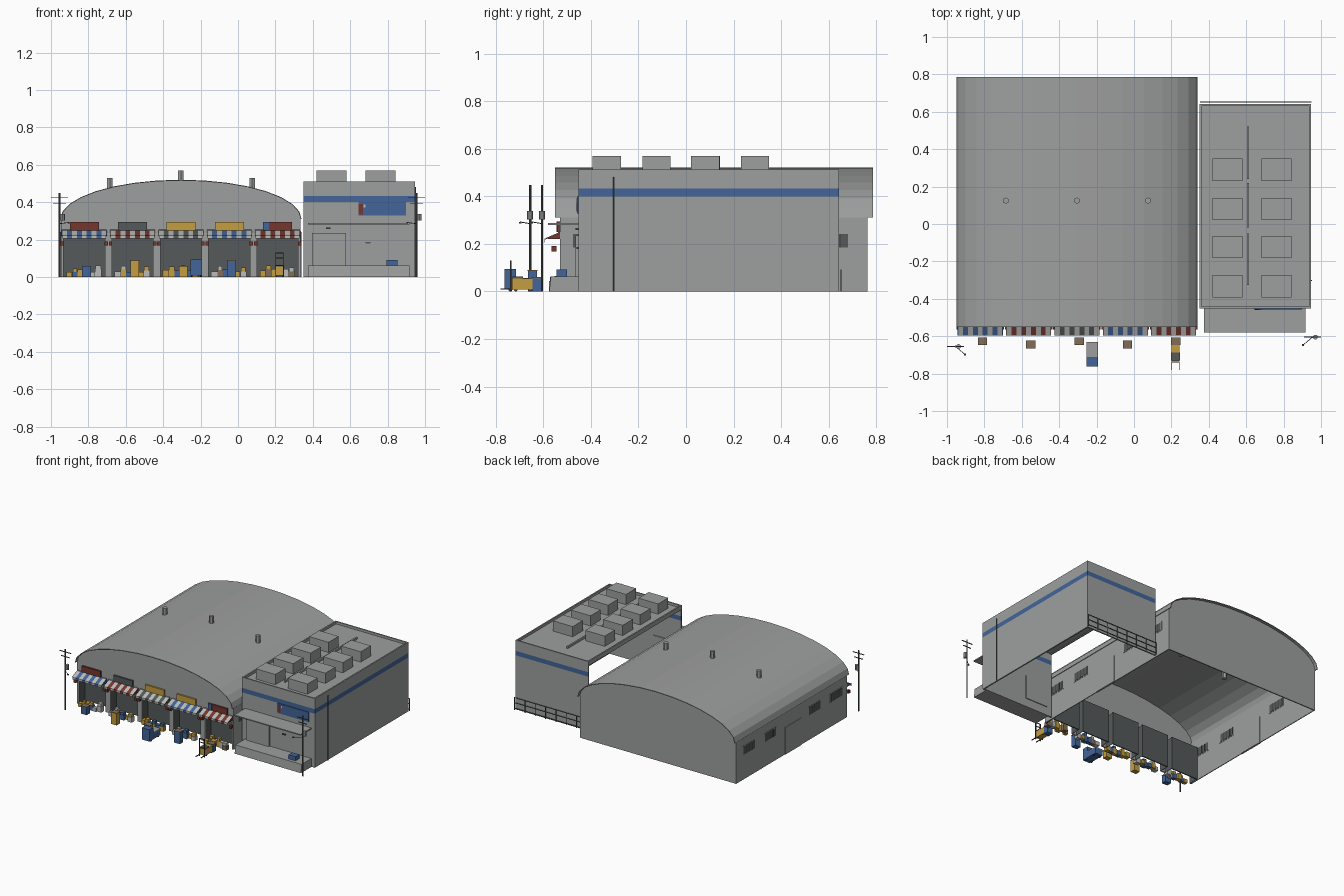
import bpy, bmesh, random
from math import sin, cos, pi
from mathutils import Matrix, Vector

random.seed(4)
if "Cube" in bpy.data.objects:
    bpy.data.objects.remove(bpy.data.objects["Cube"])


def material(name, r, g, b):
    m = bpy.data.materials.new(name)
    m.use_nodes = True
    m.diffuse_color = (r, g, b, 1)
    m.node_tree.nodes["Principled BSDF"].inputs["Base Color"].default_value = (r, g, b, 1)
    return m


grey = material("concrete grey", .34, .35, .345)
dark = material("dark grey", .09, .1, .1)
light = material("off white", .5, .5, .49)
blue = material("blue", .055, .13, .32)
red = material("brick red", .18, .038, .028)
yellow = material("yellow", .55, .34, .05)
brown = material("cardboard brown", .22, .155, .095)
black = material("near black", .045, .045, .045)


def finish(name, bm, mat):
    bmesh.ops.recalc_face_normals(bm, faces=bm.faces)
    mesh = bpy.data.meshes.new(name)
    bm.to_mesh(mesh)
    bm.free()
    mesh.materials.append(mat)
    ob = bpy.data.objects.new(name, mesh)
    bpy.context.collection.objects.link(ob)
    return ob


def box(name, x, y, z, mat):
    """Box from (low, high) pairs on each axis."""
    bm = bmesh.new()
    lo, hi = Vector((x[0], y[0], z[0])), Vector((x[1], y[1], z[1]))
    place = Matrix.Translation((lo + hi) / 2) @ Matrix.Diagonal((*(hi - lo), 1))
    bmesh.ops.create_cube(bm, size=1, matrix=place)
    return finish(name, bm, mat)


def block(name, cx, cy, z, w, d, mat):
    return box(name, (cx - w / 2, cx + w / 2), (cy - d / 2, cy + d / 2), z, mat)


def prism(name, pts, span, mat, axis="y"):
    """Extrude a profile along y (points are x, z) or along x (points are y, z)."""
    bm = bmesh.new()
    make = (lambda p, s: (p[0], s, p[1])) if axis == "y" else (lambda p, s: (s, p[0], p[1]))
    face = bm.faces.new([bm.verts.new(make(p, span[0])) for p in pts])
    new = bmesh.ops.extrude_face_region(bm, geom=[face])["geom"]
    move = (0, span[1] - span[0], 0) if axis == "y" else (span[1] - span[0], 0, 0)
    bmesh.ops.translate(bm, vec=move, verts=[v for v in new if isinstance(v, bmesh.types.BMVert)])
    return finish(name, bm, mat)


def rod(name, a, b, r, mat, sides=8):
    a, b = Vector(a), Vector(b)
    bm = bmesh.new()
    turn = (b - a).to_track_quat("Z", "Y").to_matrix().to_4x4()
    bmesh.ops.create_cone(bm, cap_ends=True, segments=sides, radius1=r, radius2=r,
                          depth=(b - a).length, matrix=Matrix.Translation((a + b) / 2) @ turn)
    return finish(name, bm, mat)


# Market hall: vaulted roof, gables with open bays in front, side walls
HX = -.305
bays = [HX + (i - 2) * .2585 for i in range(5)]


def arc(rx, rz, n=16):
    return [(HX - rx * cos(pi * i / n), .31 + rz * sin(pi * i / n)) for i in range(n + 1)]


prism("hall_roof", arc(.645, .21) + arc(.64, .205)[::-1], (-.55, .785), grey)
gable = [(HX - .64, 0)] + arc(.64, .205) + [(HX + .64, 0)]
notches = [(cx + dx, z) for cx in bays[::-1] for dx, z in ((.11, 0), (.11, .24), (-.11, .24), (-.11, 0))]
prism("hall_front_gable", gable + notches, (-.53, -.522), grey)
prism("hall_back_gable", gable, (.755, .763), grey)
for side in (-1, 1):
    x = HX + side * .637
    block("hall_side_wall", x, .115, (0, .315), .006, 1.28, grey)
    block("hall_side_door", x, .1, (0, .2), .014, .19, grey)
    for y in (-.41, -.15, .365, .615):
        block("window_frame", x, y, (.178, .247), .01, .15, grey)
        block("window_glass", x, y, (.184, .241), .013, .13, dark)
        for k in (-1, 0, 1):
            block("window_bar", x, y + k * .032, (.184, .241), .015, .004, black)
for x, top in ((-.685, .53), (HX, .57), (.075, .53)):
    rod("roof_vent", (x, .125, top - .1), (x, .125, top), .017, grey, 6)

# Market bays: recessed backs, signs, striped awnings, lanterns, goods
paint = {"y": yellow, "b": blue, "l": light, "n": brown}
goods = ("ybybll", "lybbyl", "yybyby", "lnbbyl", "ynyyln")
awning_colours = (blue, red, dark, blue, red)
sign_colours = (red, dark, yellow, yellow, red)
stand_colours = (blue, yellow, yellow, blue, blue)
for i, cx in enumerate(bays):
    tint = awning_colours[i]
    block("bay_back", cx, -.455, (0, .245), .225, .008, dark)
    block("bay_sign", cx, -.536, (.25, .295), .155, .012, sign_colours[i])
    slope = [(-.53, .25), (-.595, .222), (-.595, .206), (-.592, .206), (-.592, .218), (-.53, .245)]
    w = .235 / 9
    for k in range(9):
        x = cx - .1175 + k * w
        prism("awning_stripe", slope, (x, x + w), tint if k % 2 else light, "x")
    for s in (-1, 1):
        x = cx + s * .119
        prism("awning_end", [(-.53, .25), (-.595, .222), (-.53, .22)], (x - .0015, x + .0015), tint, "x")
        block("lantern", cx + s * .118, -.555, (.168, .19), .018, .02, red)
        block("bay_side", cx + s * .111, -.49, (0, .24), .002, .07, dark)
    rod("awning_rail", (cx - .12, -.535, .25), (cx + .12, -.535, .25), .003, grey, 6)
    # goods in front of the bay
    for k, key in enumerate(goods[i]):
        x = cx - .08 + k * .031
        size, high = random.uniform(.026, .036), random.uniform(.025, .045)
        y = random.uniform(-.56, -.535)
        block("goods_crate", x, y, (0, high), size, size, paint[key])
        if k % 2:
            block("stacked_crate", x, y, (high, high + .02), size * .8, size * .8, paint[goods[i][k - 1]])
    # taller stand with a cardboard lid
    y = -.645 if i % 2 else -.627
    top = .09 if i % 2 else .06
    block("stand_body", cx + .012, y, (0, top - .005), .046, .038, stand_colours[i])
    block("stand_lid", cx + .012, y, (top - .005, top), .05, .042, brown)
block("bay_sign_panel", .15, -.5425, (.25, .295), .03, .004, blue)

# Small delivery truck
box("truck_cab", (-.253, -.192), (-.762, -.715), (.008, .095), blue)
box("truck_bed", (-.253, -.192), (-.715, -.63), (.008, .05), blue)
box("truck_load_floor", (-.253, -.192), (-.715, -.63), (.05, .056), grey)
# Forklift
FX = .222
block("forklift_body", FX, -.685, (.008, .055), .045, .094, yellow)
block("forklift_seat", FX, -.708, (.055, .062), .046, .044, dark)
for s in (-1, 1):
    block("forklift_mast", FX + s * .02, -.737, (0, .13), .005, .006, black)
    block("forklift_fork", FX + s * .02, -.757, (.008, .013), .005, .046, black)
    for y in (-.738, -.655):
        rod("truck_wheel", (-.2225 + s * .02, y, .009), (-.2225 + s * .0295, y, .009), .009, black, 10)
    for y in (-.715, -.655):
        rod("forklift_wheel", (FX + s * .015, y, .008), (FX + s * .0225, y, .008), .008, black, 10)
for z in (.06, .1, .127):
    block("forklift_crossbar", FX, -.737, (z, z + .004), .04, .005, black)

# Office block: three walls with a blue band, open towards the hall
for z, mat in (((0, .4), grey), ((.4, .433), blue), ((.433, .512), grey)):
    box("office_front_wall", (.35, .945), (-.452, -.442), z, mat)
    box("office_back_wall", (.35, .945), (.632, .642), z, mat)
    box("office_side_wall", (.935, .945), (-.442, .632), z, mat)
box("office_inner_parapet", (.35, .36), (-.442, .632), (.48, .512), grey)
box("office_roof", (.36, .935), (-.442, .632), (.485, .494), grey)
for y in (-.333, -.124, .081, .29):
    for x in (.5, .763):
        block("rooftop_unit", x, y, (.494, .57), .16, .118, grey)
for y0, y1 in ((-.325, -.05), (-.02, .22), (.24, .52)):
    box("roof_duct", (.603, .615), (y0, y1), (.494, .508), grey)

# Office front: dock, canopy, door, sign and fittings
prism("loading_dock", [(-.575, 0), (-.568, .062), (-.452, .062), (-.452, 0)], (.375, .918), grey, "x")
box("dock_canopy", (.375, .918), (-.58, -.452), (.28, .288), grey)
box("dock_door", (.395, .577), (-.464, -.436), (.062, .236), grey)
box("door_lamp", (.47, .495), (-.465, -.452), (.258, .266), dark)
box("wall_handle", (.683, .708), (-.46, -.452), (.178, .186), dark)
box("dock_crate", (.795, .852), (-.545, -.5), (.062, .092), blue)
box("sign_board", (.645, .897), (-.458, -.452), (.328, .4), blue)
box("sign_accent", (.645, .668), (-.46, -.456), (.335, .39), red)
box("sign_patch", (.672, .682), (-.46, -.456), (.372, .389), light)
rod("drain_pipe", (.949, -.303, 0), (.949, -.303, .48), .003, dark)

# Low railing behind the office
for k in range(8):
    block("railing_post", .355 + k * .0845, .652, (0, .092), .004, .004, dark)
for z in (.01, .05, .088):
    box("railing_bar", (.352, .95), (.65, .654), (z, z + .004), dark)

# Utility poles with crossarms, transformer and lamp arm
for x, y, s in ((-.954, -.655, 1), (.954, -.605, -1)):
    rod("utility_pole", (x, y, 0), (x, y, .448), .005, dark)
    for z, half in ((.425, .046), (.39, .034)):
        block("pole_crossarm", x, y, (z, z + .004), half * 2, .006, dark)
    rod("transformer", (x + .016, y, .302), (x + .016, y, .338), .013, grey, 10)
    tip = (x + s * .05, y - .042, .292)
    rod("lamp_arm", (x, y, .285), tip, .002, dark, 6)
    block("lamp_head", tip[0], tip[1], (.286, .292), .01, .01, dark)
